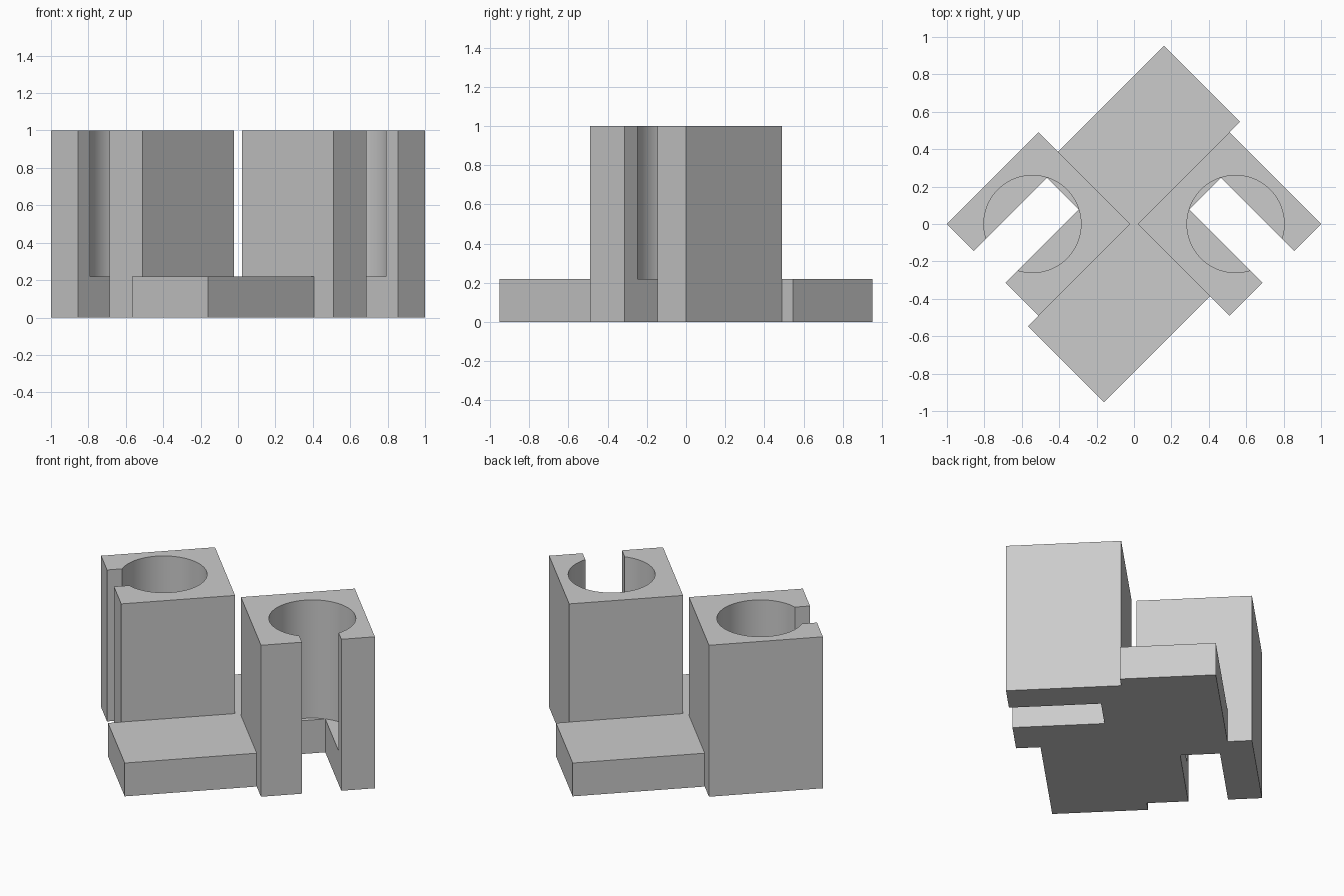
import bpy
from math import pi

cube = bpy.data.objects.get("Cube")
if cube:
    bpy.data.objects.remove(cube)

grey = bpy.data.materials.new("plain grey")
grey.use_nodes = True
COLOUR = (0.6, 0.6, 0.6, 1)
grey.diffuse_color = COLOUR
grey.node_tree.nodes["Principled BSDF"].inputs["Base Color"].default_value = COLOUR

BASE = 0.22           # plate thickness and socket floor height
NEAR, FAR = 0.015, 0.707   # block extent along both diagonals
HOLE = 0.384          # socket centre along both diagonals


def turn(obj, angle):
    """Bake a rotation about the vertical axis through the origin."""
    bpy.context.view_layer.update()
    obj.data.transform(obj.matrix_world)
    obj.matrix_world.identity()
    obj.rotation_euler.z = angle
    bpy.context.view_layer.update()
    obj.data.transform(obj.matrix_world)
    obj.matrix_world.identity()


def box(name, x, y, z):
    """Box from (low, high) pairs on each axis."""
    bpy.ops.mesh.primitive_cube_add(size=1, location=[sum(r) / 2 for r in (x, y, z)])
    obj = bpy.context.object
    obj.name = name
    obj.scale = [abs(r[1] - r[0]) for r in (x, y, z)]
    obj.data.materials.append(grey)
    return obj


def carve(obj, cutter):
    """Subtract the cutter, then discard it."""
    cutter.hide_render = True
    mod = obj.modifiers.new("carve", 'BOOLEAN')
    mod.operation = 'DIFFERENCE'
    mod.solver = 'EXACT'
    mod.object = cutter
    bpy.context.view_layer.objects.active = obj
    bpy.ops.object.modifier_apply(modifier=mod.name)
    bpy.data.objects.remove(cutter)


# Socket blocks: blind round hole plus a full-height slot out of one face
for side, s, angle in (("left", 1, -pi / 4), ("right", -1, -3 * pi / 4)):
    block = box(side + "_socket_block", (NEAR, FAR), (s * NEAR, s * FAR), (0, 1))
    bpy.ops.mesh.primitive_cylinder_add(vertices=96, radius=0.26, depth=1,
                                        location=(HOLE, s * HOLE, BASE + 0.5))
    hole = bpy.context.object
    hole.data.materials.append(grey)
    carve(block, hole)
    slot = box("slot_cutter", (0.154, 1), (s * 0.264, s * 0.503), (-0.5, 1.5))
    carve(block, slot)
    turn(block, angle)
    bpy.ops.object.select_all(action='DESELECT')
    block.select_set(True)
    bpy.context.view_layer.objects.active = block
    bpy.ops.object.shade_smooth_by_angle(angle=pi / 6)

# Low plates joining the blocks, one the half-turn of the other
for name, angle in (("back_plate", -pi / 4), ("front_plate", 3 * pi / 4)):
    plate = box(name, (-0.56, NEAR), (-NEAR, 0.787), (0, BASE))
    turn(plate, angle)
